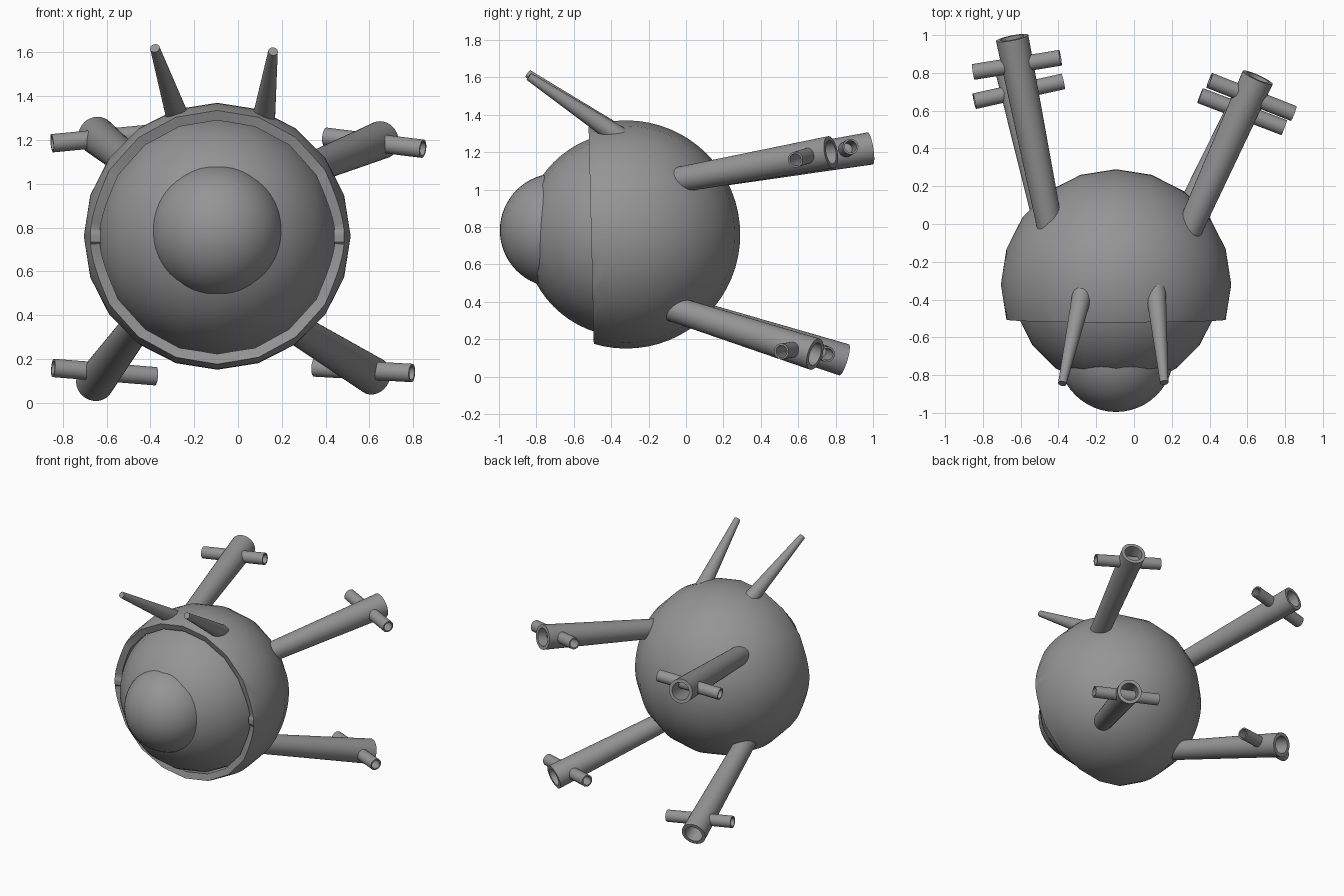
import bpy, bmesh
from math import radians
from mathutils import Matrix, Vector

cube = bpy.data.objects.get("Cube")
if cube:
    bpy.data.objects.remove(cube, do_unlink=True)

grey = bpy.data.materials.new("mid grey")
grey.use_nodes = True
colour = (0.3, 0.3, 0.3, 1)
grey.diffuse_color = colour
grey.node_tree.nodes["Principled BSDF"].inputs["Base Color"].default_value = colour


def finish(name, bm, wall=0):
    """Turn a bmesh into a smooth object, optionally with a wall going inwards."""
    mesh = bpy.data.meshes.new(name)
    bmesh.ops.recalc_face_normals(bm, faces=bm.faces)
    bm.to_mesh(mesh)
    bm.free()
    mesh.materials.append(grey)
    ob = bpy.data.objects.new(name, mesh)
    bpy.context.collection.objects.link(ob)
    bpy.ops.object.select_all(action="DESELECT")
    ob.select_set(True)
    bpy.context.view_layer.objects.active = ob
    if wall:
        mod = ob.modifiers.new("wall", "SOLIDIFY")
        mod.thickness = wall
        mod.offset = -1
        bpy.ops.object.modifier_apply(modifier=mod.name)
    bpy.ops.object.shade_smooth_by_angle(angle=radians(35))
    return ob


def ball(centre, radius, rings):
    """Sphere with its poles along x."""
    bm = bmesh.new()
    place = Matrix.Translation(centre) @ Matrix.Rotation(radians(90), 4, "Y")
    bmesh.ops.create_uvsphere(bm, u_segments=64, v_segments=rings,
                              radius=radius, matrix=place)
    return bm


def rod(name, a, b, r1, r2, wall=0):
    """Tapered rod from a to b; a wall makes it an open tube."""
    a, b = Vector(a), Vector(b)
    axis = b - a
    place = Matrix.Translation((a + b) / 2) @ axis.to_track_quat("Z", "Y").to_matrix().to_4x4()
    bm = bmesh.new()
    bmesh.ops.create_cone(bm, cap_ends=not wall, segments=32, radius1=r1,
                          radius2=r2, depth=axis.length, matrix=place)
    return finish(name, bm, wall)


# Body: open outer shell, inner sphere and bulging eye
body = Vector((-0.095, -0.32, 0.76))
bm = ball(body, 0.61, 10)
bmesh.ops.bisect_plane(bm, geom=bm.verts[:] + bm.edges[:] + bm.faces[:],
                       plane_co=body + Vector((0, -0.187, 0)),
                       plane_no=(0, 1, 0.024), clear_inner=True)
finish("outer_shell", bm, 0.048)
finish("inner_sphere", ball(body, 0.547, 10))
finish("eye", ball((-0.095, -0.69, 0.782), 0.305, 24))

# Antennae
rod("antenna_right", (-0.27, -0.353, 1.285), (-0.38, -0.845, 1.62), 0.054, 0.022)
rod("antenna_left", (0.115, -0.353, 1.28), (0.16, -0.84, 1.605), 0.054, 0.022)

# Legs: surface point, free end, then the two ends of the cross bar
legs = {
    "upper_right": ((-0.46, 0.06, 1.07), (-0.645, 0.985, 1.22),
                    (-0.85, 0.805, 1.185), (-0.39, 0.88, 1.23)),
    "upper_left": ((0.32, 0.03, 1.065), (0.655, 0.775, 1.2),
                   (0.40, 0.76, 1.215), (0.845, 0.585, 1.16)),
    "lower_right": ((-0.455, -0.03, 0.36), (-0.655, 0.845, 0.09),
                    (-0.845, 0.65, 0.158), (-0.375, 0.755, 0.12)),
    "lower_left": ((0.245, -0.03, 0.35), (0.62, 0.69, 0.12),
                   (0.35, 0.68, 0.16), (0.795, 0.51, 0.135)),
}
for side, (base, tip, bar_a, bar_b) in legs.items():
    root = Vector(base) - (Vector(tip) - Vector(base)) * 0.1
    rod(side + "_leg", root, tip, 0.068, 0.087, 0.024)
    rod(side + "_cross_bar", bar_a, bar_b, 0.042, 0.042, 0.01)
